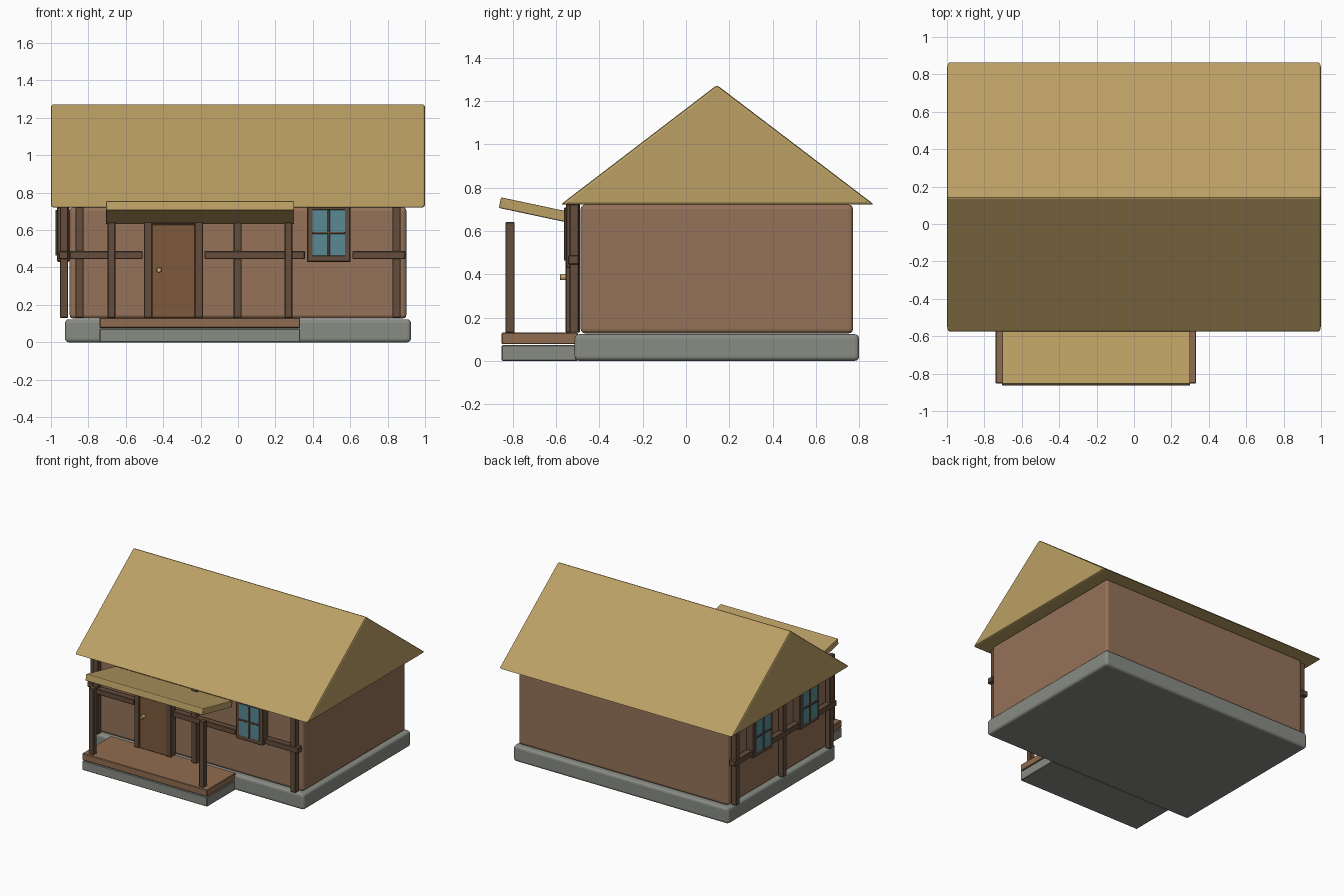
import bpy, bmesh
from math import radians, pi
from mathutils import Matrix, Vector

if "Cube" in bpy.data.objects:
    bpy.data.objects.remove(bpy.data.objects["Cube"])


def material(name, rgb):
    m = bpy.data.materials.new(name)
    m.diffuse_color = (*rgb, 1)
    m.use_nodes = True
    m.node_tree.nodes["Principled BSDF"].inputs["Base Color"].default_value = m.diffuse_color
    return m


PLASTER = material("plaster", (0.30, 0.17, 0.10))
THATCH = material("thatch", (0.50, 0.35, 0.13))
STONE = material("stone", (0.25, 0.26, 0.23))
TIMBER = material("timber", (0.13, 0.075, 0.045))
DOOR = material("door_wood", (0.21, 0.10, 0.045))
DECK = material("deck_wood", (0.28, 0.15, 0.08))
GLASS = material("glass", (0.10, 0.25, 0.30))
BRASS = material("brass", (0.60, 0.42, 0.15))


def finish(name, bm, mat, bevel, segments, matrix=None):
    if matrix is not None:
        bm.transform(matrix)
    bmesh.ops.recalc_face_normals(bm, faces=bm.faces)
    me = bpy.data.meshes.new(name)
    bm.to_mesh(me)
    bm.free()
    me.materials.append(mat)
    ob = bpy.data.objects.new(name, me)
    bpy.context.collection.objects.link(ob)
    if bevel:
        mod = ob.modifiers.new("bevel", "BEVEL")
        mod.width, mod.segments = bevel, segments
    return ob


def box(name, xr, yr, zr, mat, bevel=0.004, segments=1, matrix=None):
    bm = bmesh.new()
    bmesh.ops.create_cube(bm, size=1)
    for v in bm.verts:
        v.co = Vector([(a + b) / 2 + c * (b - a)
                       for (a, b), c in zip((xr, yr, zr), v.co)])
    return finish(name, bm, mat, bevel, segments, matrix)


def window(name, u, matrix):
    """Window on a wall: u along the wall, -y outward, wall trim plane at y = 0."""
    z0, z1 = 0.43, 0.725
    for i, s in enumerate((-1, 1)):
        c = u + s * 0.1
        box(f"{name}_jamb_{i}", (c - 0.016, c + 0.016), (-0.055, 0.01), (z0, z1), TIMBER, matrix=matrix)
    box(f"{name}_sill", (u - 0.115, u + 0.115), (-0.055, 0.01), (z0, z0 + 0.035), TIMBER, matrix=matrix)
    box(f"{name}_head", (u - 0.115, u + 0.115), (-0.055, 0.01), (z1 - 0.018, z1), TIMBER, matrix=matrix)
    box(f"{name}_glass", (u - 0.087, u + 0.087), (-0.058, 0.0), (0.463, 0.708), GLASS, 0, matrix=matrix)
    box(f"{name}_mullion", (u - 0.006, u + 0.006), (-0.065, -0.04), (0.463, 0.708), TIMBER, 0.002, matrix=matrix)
    box(f"{name}_transom", (u - 0.087, u + 0.087), (-0.065, -0.04), (0.579, 0.591), TIMBER, 0.002, matrix=matrix)


def timber_frame(name, posts, rails, matrix):
    for i, u in enumerate(posts):
        box(f"{name}_post_{i}", (u - 0.022, u + 0.022), (-0.04, 0.004), (0.13, 0.725), TIMBER, matrix=matrix)
    for i, ur in enumerate(rails):
        box(f"{name}_rail_{i}", ur, (-0.046, 0.004), (0.445, 0.488), TIMBER, matrix=matrix)


# House body
box("foundation", (-0.925, 0.925), (-0.515, 0.80), (0, 0.123), STONE, 0.02, 3)
box("walls", (-0.90, 0.90), (-0.487, 0.772), (0.127, 0.722), PLASTER, 0.02, 3)

# Main roof: extruded triangle
bm = bmesh.new()
profile = [(-0.58, 0.722), (0.87, 0.722), (0.143, 1.275)]
face = bm.faces.new([bm.verts.new((-1, y, z)) for y, z in profile])
ext = bmesh.ops.extrude_face_region(bm, geom=[face])
bmesh.ops.translate(bm, vec=(2, 0, 0), verts=[v for v in ext["geom"] if isinstance(v, bmesh.types.BMVert)])
finish("main_roof", bm, THATCH, 0.012, 2)

# Timber framing and windows on the front and left walls
front = Matrix.Translation((0, -0.499, 0))
left = Matrix.Translation((-0.912, 0, 0)) @ Matrix.Rotation(-pi / 2, 4, "Z")
timber_frame("front", (-0.847, -0.002, 0.847),
             ((-0.90, -0.51), (-0.18, 0.358), (0.612, 0.895)), front)
window("front_window", 0.485, front)
# along the left wall u = -y
timber_frame("left", (-0.72, -0.145, 0.43),
             ((-0.77, -0.55), (-0.32, 0.02), (0.25, 0.48)), left)
window("left_window_back", -0.435, left)
window("left_window_front", 0.135, left)

# Door
box("door", (-0.46, -0.228), (-0.55, -0.49), (0.13, 0.63), DOOR)
for i, x in enumerate((-0.481, -0.208)):
    box(f"door_jamb_{i}", (x - 0.022, x + 0.022), (-0.557, -0.495), (0.13, 0.65), TIMBER)
box("door_lintel", (-0.503, -0.186), (-0.557, -0.495), (0.63, 0.67), TIMBER)
bm = bmesh.new()
bmesh.ops.create_cone(bm, cap_ends=True, segments=16, radius1=0.014, radius2=0.014, depth=0.035)
finish("door_knob", bm, BRASS, 0.003, 1,
       Matrix.Translation((-0.422, -0.565, 0.387)) @ Matrix.Rotation(pi / 2, 4, "X"))

# Porch
box("porch_base", (-0.74, 0.332), (-0.852, -0.50), (0, 0.073), STONE)
box("porch_deck", (-0.74, 0.332), (-0.852, -0.50), (0.077, 0.13), DECK)
for i, x in enumerate((-0.676, 0.27)):
    box(f"porch_post_{i}", (x - 0.021, x + 0.021), (-0.835, -0.792), (0.13, 0.642), TIMBER)
tilt = Matrix.Translation((0, -0.68, 0.693)) @ Matrix.Rotation(radians(-12), 4, "X")
box("porch_roof", (-0.706, 0.30), (-0.184, 0.184), (-0.025, 0.025), THATCH, 0.006, 2, tilt)
